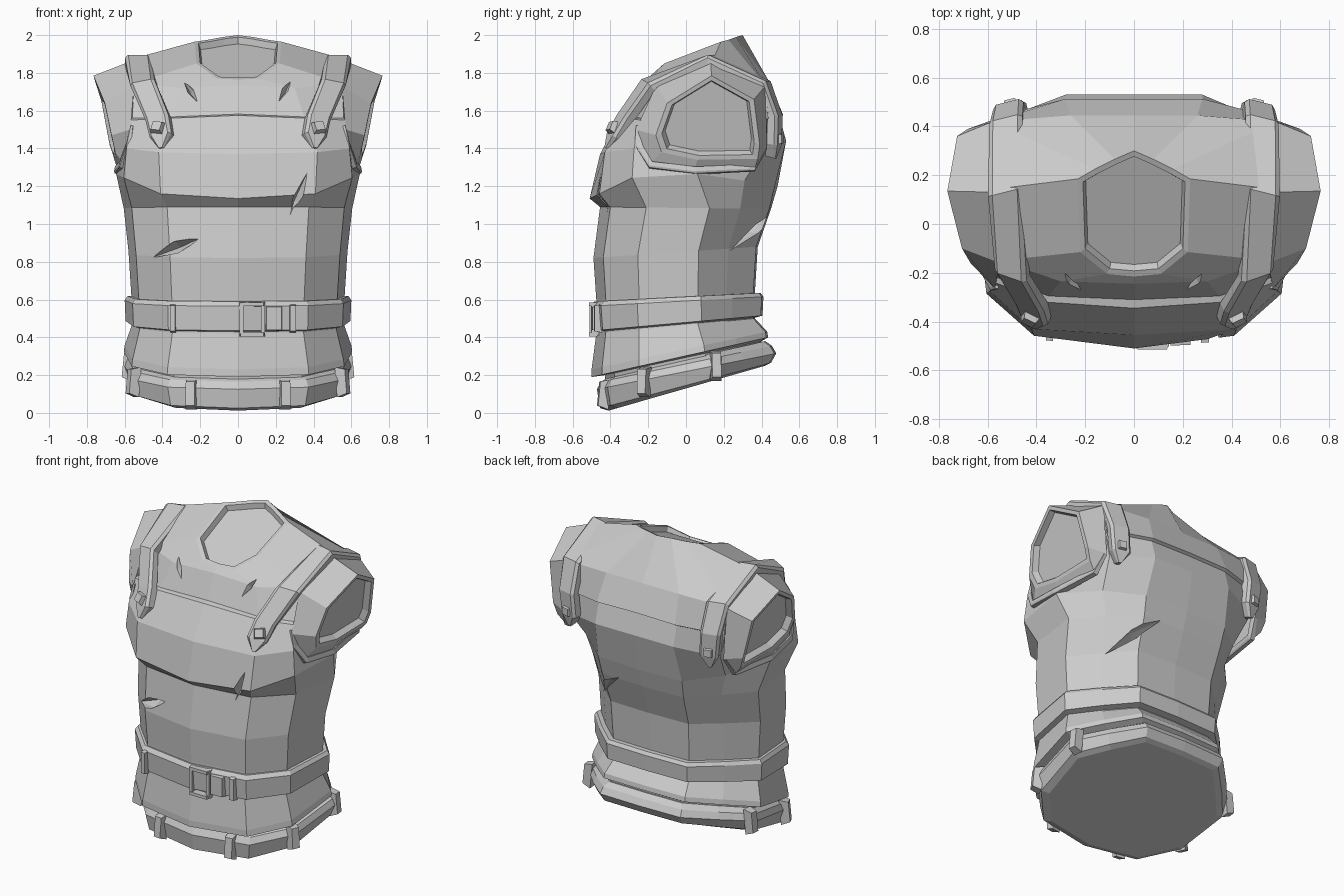
import bpy, bmesh, math
from mathutils import Vector, Matrix

grey = bpy.data.materials.new("light grey")
grey.diffuse_color = (0.6, 0.6, 0.6, 1)

# Half outline of the torso, front centre to back centre: (share of width, share of depth)
OUTLINE = [(0, 0), (.62, .06), (.93, .27), (1, .64), (.75, .82), (.48, .99), (0, 1)]


def finish(name, bm):
    bmesh.ops.recalc_face_normals(bm, faces=bm.faces)
    me = bpy.data.meshes.new(name)
    bm.to_mesh(me)
    bm.free()
    me.materials.append(grey)
    ob = bpy.data.objects.new(name, me)
    bpy.context.collection.objects.link(ob)
    return ob


def full(half):
    return half + [(-x, y, z) for x, y, z in half[-2:0:-1]]


def ring(w, yf, yb, zf, zb):
    return full([(u * w, yf + v * (yb - yf), zf + v * (zb - zf)) for u, v in OUTLINE])


def loft(name, rings, closed=False):
    bm = bmesh.new()
    rows = [[bm.verts.new(p) for p in r] for r in rings]
    n = len(rows[0])
    pairs = list(zip(rows, rows[1:])) + ([(rows[-1], rows[0])] if closed else [])
    for a, b in pairs:
        for i in range(n):
            bm.faces.new((a[i], a[(i + 1) % n], b[(i + 1) % n], b[i]))
    if not closed:
        bm.faces.new(rows[0])
        bm.faces.new(rows[-1])
    return finish(name, bm)


def block(name, loc, size, out, roll=0, taper=.8):
    """Tapered block whose top points along out."""
    bm = bmesh.new()
    bmesh.ops.create_cube(bm, size=1)
    for v in bm.verts:
        k = taper if v.co.z > 0 else 1
        v.co = Vector((v.co.x * size[0] * k, v.co.y * size[1] * k, v.co.z * size[2]))
    z = Vector(out).normalized()
    x = Vector((0, 0, 1)).cross(z).normalized()
    rot = Matrix((x, z.cross(x), z)).transposed().to_4x4()
    bm.transform(Matrix.Translation(loc) @ rot @ Matrix.Rotation(roll, 4, 'Z'))
    return finish(name, bm)


def sweep(name, path, centre, thick):
    """Chamfered strip: path rows are (x, y, z, half width, width direction)."""
    rings = []
    pts = [Vector(p[:3]) for p in path]
    for i, p in enumerate(path):
        t = (pts[min(i + 1, len(pts) - 1)] - pts[max(i - 1, 0)]).normalized()
        side = Vector(p[4]).normalized()
        n = t.cross(side).normalized()
        if n.dot(pts[i] - Vector(centre)) < 0:
            n.negate()
        w = p[3]
        rings.append([pts[i] + side * a * w + n * b * thick for a, b in
                      ((-1, -2.5), (-1, 0), (-.75, 1), (.75, 1), (1, 0), (1, -2.5))])
    return loft(name, rings)


# Neck opening, rim and sunken panel
neck = full([(0, -.215, 1.765), (.11, -.205, 1.77), (.22, -.115, 1.85),
             (.23, .185, 1.965), (.16, .225, 1.975), (.08, .265, 1.99), (0, .3, 2.0)])
neck_mid = Vector((0, .04, 1.88))


def shrink(pts, k, drop):
    return [neck_mid + (Vector(p) - neck_mid) * k + Vector((0, drop * .45, -drop)) for p in pts]


# Torso shell, from bottom to neck
torso = loft("torso", [
    ring(.54, -.42, .42, .10, .31),
    ring(.55, -.43, .40, .20, .38),
    ring(.605, -.50, .435, .19, .40),
    ring(.60, -.50, .43, .23, .43),
    ring(.56, -.475, .365, .42, .50),
    ring(.565, -.475, .365, .60, .64),
    ring(.58, -.49, .38, .82, .88),
    ring(.605, -.455, .45, 1.09, 1.08),
    full([(0, -.51, 1.135), (.41, -.458, 1.16), (.605, -.285, 1.245),
          (.645, .06, 1.265), (.5, .31, 1.23), (.3, .47, 1.2), (0, .485, 1.2)]),
    full([(0, -.455, 1.37), (.42, -.43, 1.38), (.59, -.275, 1.40),
          (.6, .1, 1.45), (.54, .42, 1.40), (.28, .53, 1.44), (0, .53, 1.44)]),
    full([(0, -.345, 1.575), (.36, -.32, 1.56), (.57, -.24, 1.55),
          (.6, .1, 1.6), (.57, .42, 1.55), (.28, .495, 1.565), (0, .495, 1.57)]),
    full([(0, -.31, 1.582), (.35, -.295, 1.567), (.56, -.22, 1.56),
          (.6, .11, 1.62), (.58, .435, 1.56), (.28, .513, 1.575), (0, .513, 1.58)]),
    full([(0, -.245, 1.735), (.3, -.235, 1.72), (.55, -.15, 1.745),
          (.595, .14, 1.865), (.58, .42, 1.735), (.26, .445, 1.745), (0, .445, 1.745)]),
    neck, shrink(neck, .91, 0), shrink(neck, .86, .03)])

# Torn slits cut into the cloth: two ends, an inner normal, a width and a depth
for a, b, n, w, d in (((-.46, -.35, .82), (-.18, -.475, .935), (.3, 1, 0), .035, .06),
                      ((.25, -.46, .96), (.37, -.455, 1.28), (-.2, 1, 0), .03, .07),
                      ((.17, .45, 1.09), (.42, .235, .86), (-.6, -1, 0), .03, .05),
                      ((-.29, -.2, 1.76), (-.21, -.28, 1.64), (0, 1, -.5), .018, .03),
                      ((.29, -.2, 1.78), (.21, -.28, 1.64), (0, 1, -.5), .018, .03)):
    a, b, n = Vector(a), Vector(b), Vector(n).normalized()
    m = (a + b) / 2
    s = (b - a).cross(n).normalized() * w
    bm = bmesh.new()
    for p in (a, b, a - n * .08, b - n * .08, m + s - n * .08, m - s - n * .08,
              m + s * .9, m - s * .9, m + n * d):
        bm.verts.new(p)
    bmesh.ops.convex_hull(bm, input=bm.verts)
    cutter = finish("slit_cutter", bm)
    cutter.hide_render = True
    cutter.hide_viewport = True
    mod = torso.modifiers.new("slit", 'BOOLEAN')
    mod.operation = 'DIFFERENCE'
    mod.object = cutter

# Padded rim under the hem
loft("hem_rim", [ring(.53, -.41, .42, .012, .25), ring(.575, -.455, .45, .025, .265),
                 ring(.60, -.472, .478, .125, .315), ring(.585, -.45, .455, .165, .355),
                 ring(.54, -.41, .42, .19, .38)])
# Waist belt
loft("belt", [ring(.54, -.46, .35, .425, .50), ring(.595, -.495, .405, .435, .515),
              ring(.60, -.505, .41, .565, .615), ring(.585, -.485, .395, .59, .635),
              ring(.54, -.46, .35, .59, .635)], closed=True)

# Buckle frame, prong plate and loops on the belt
for x, w, h, d in ((.018, .022, .18, 0), (.132, .022, .18, 0), (.19, .09, .135, 0),
                   (-.345, .03, .15, .02), (.29, .035, .15, .01)):
    block("belt_loop", (x, -.492 + abs(x) * .08 + d * .3, .5), (w, h, .04), (x * .2, -1, 0), 0, .9)
for z in (.415, .575):
    block("buckle_bar", (.075, -.492, z), (.135, .022, .045), (0, -1, 0), 0, .9)

# Clips gripping the rim
for x, y, z, out in ((.25, -.435, .10, (.13, -1, .1)), (.555, -.225, .165, (1, -.45, .1)),
                     (.58, .16, .25, (1, .1, .1))):
    for s in (1, -1):
        block("rim_clip", (s * x, y, z), (.06, .16, .055), (s * out[0], out[1], out[2]), 0, .8)

for s in (1, -1):
    # Sleeve stub with a sunken end
    inner = [(.56, .13, 1.865), (.58, .42, 1.73), (.57, .43, 1.40), (.60, .36, 1.28),
             (.63, .04, 1.27), (.60, -.2, 1.31), (.57, -.265, 1.5), (.55, -.16, 1.73)]
    outer = [(.765, .135, 1.785), (.725, .36, 1.66), (.68, .39, 1.42), (.655, .38, 1.345),
             (.655, .06, 1.34), (.65, -.13, 1.38), (.67, -.16, 1.47), (.705, -.1, 1.64)]
    mid = Vector((.70, .13, 1.55))
    lip = [mid + (Vector(p) - mid) * .89 for p in outer]
    sunk = [p + Vector((-.035, 0, .01)) for p in [mid + (Vector(q) - mid) * .83 for q in outer]]
    loft("sleeve", [[(s * p[0], p[1], p[2]) for p in r] for r in (inner, outer, lip, sunk)])

    # Raised trim under the armhole
    trim = [(.562, -.255, 1.52, .008), (.578, -.262, 1.42, .015), (.612, -.19, 1.305, .02),
            (.635, .05, 1.275, .022), (.60, .36, 1.29, .02), (.575, .42, 1.4, .012)]
    sweep("armhole_trim", [(s * x, y, z, w, (s, 0, .2)) for x, y, z, w in trim],
          (s * .6, .1, 1.6), .01)

    # Shoulder strap with pointed ends
    strap = [(.405, -.415, 1.40, .012), (.41, -.39, 1.47, .062), (.43, -.335, 1.565, .066),
             (.505, -.21, 1.745, .07), (.53, .13, 1.88, .07), (.525, .425, 1.745, .07),
             (.515, .485, 1.57, .064), (.50, .48, 1.42, .06), (.50, .46, 1.35, .012)]
    sweep("shoulder_strap", [(s * x, y, z, w, (s, .35 if y < 0 else -.25, -.2 if y < 0 else 0))
                             for x, y, z, w in strap], (0, .1, 1.4), .016)
    # Strap studs
    block("front_stud", (s * .425, -.385, 1.51), (.08, .075, .05), (s * .4, -1, .55), s * .12, .65)
    block("back_stud", (s * .505, .49, 1.45), (.07, .07, .045), (s * .25, 1, 0), 0, .65)
